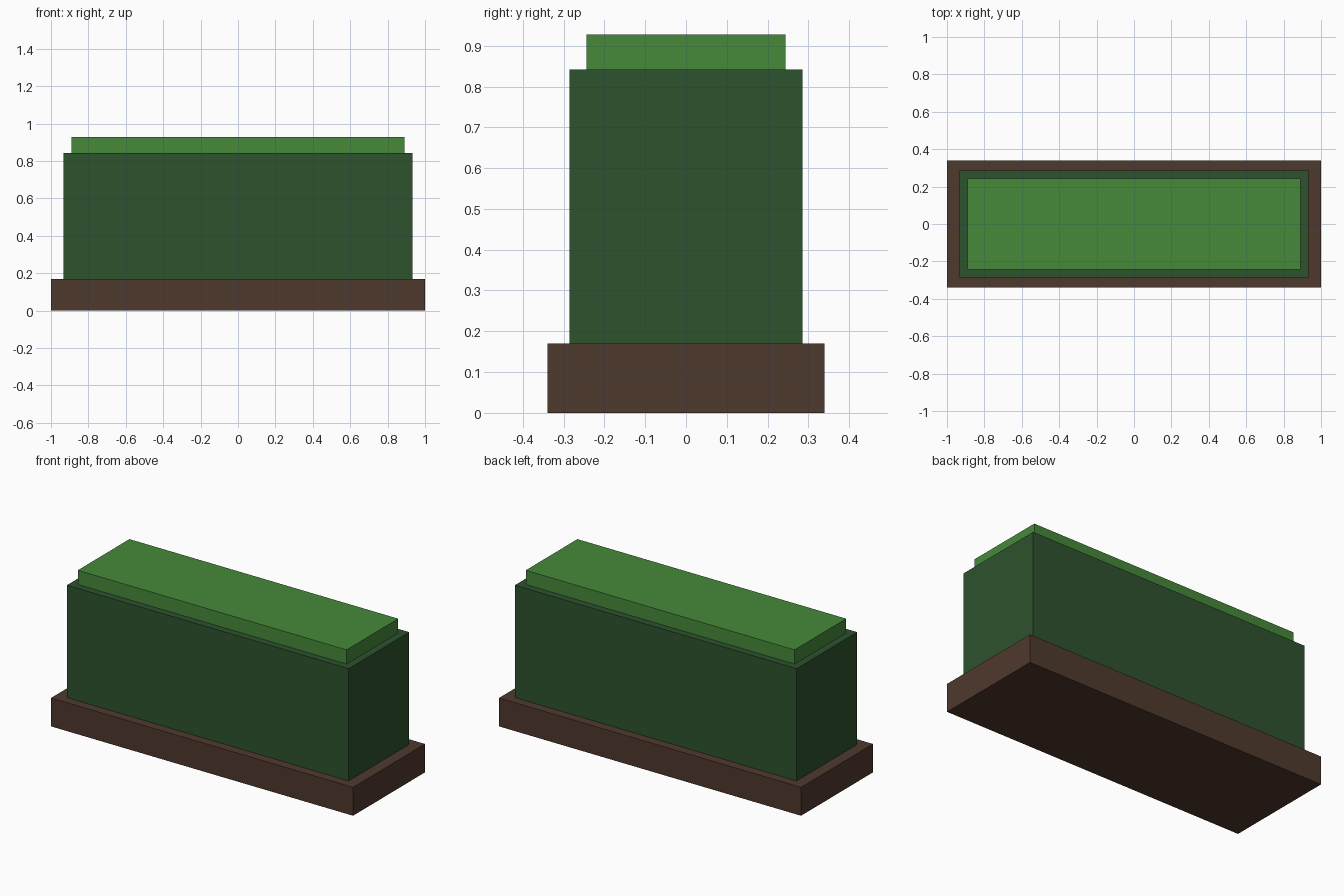
import bpy

cube = bpy.data.objects.get("Cube")
if cube:
    bpy.data.objects.remove(cube, do_unlink=True)


def make_material(name, rgb):
    mat = bpy.data.materials.new(name)
    mat.use_nodes = True
    color = (*rgb, 1)
    mat.diffuse_color = color
    mat.node_tree.nodes["Principled BSDF"].inputs["Base Color"].default_value = color
    return mat


def add_box(name, width, depth, bottom, top, mat):
    bpy.ops.mesh.primitive_cube_add(size=1, location=(0, 0, (bottom + top) / 2))
    box = bpy.context.object
    box.name = name
    box.scale = (width, depth, top - bottom)
    bpy.ops.object.transform_apply(location=False, rotation=False, scale=True)
    box.data.materials.append(mat)
    return box


soil_brown = make_material("soil brown", (0.078, 0.041, 0.027))
dark_green = make_material("dark leaf green", (0.027, 0.084, 0.027))
light_green = make_material("light leaf green", (0.061, 0.25, 0.042))

# Soil bed, clipped hedge and fresh growth on top
add_box("soil_base", 2.0, 0.68, 0, 0.17, soil_brown)
add_box("hedge_body", 1.866, 0.572, 0.17, 0.842, dark_green)
add_box("hedge_top", 1.78, 0.488, 0.842, 0.927, light_green)
